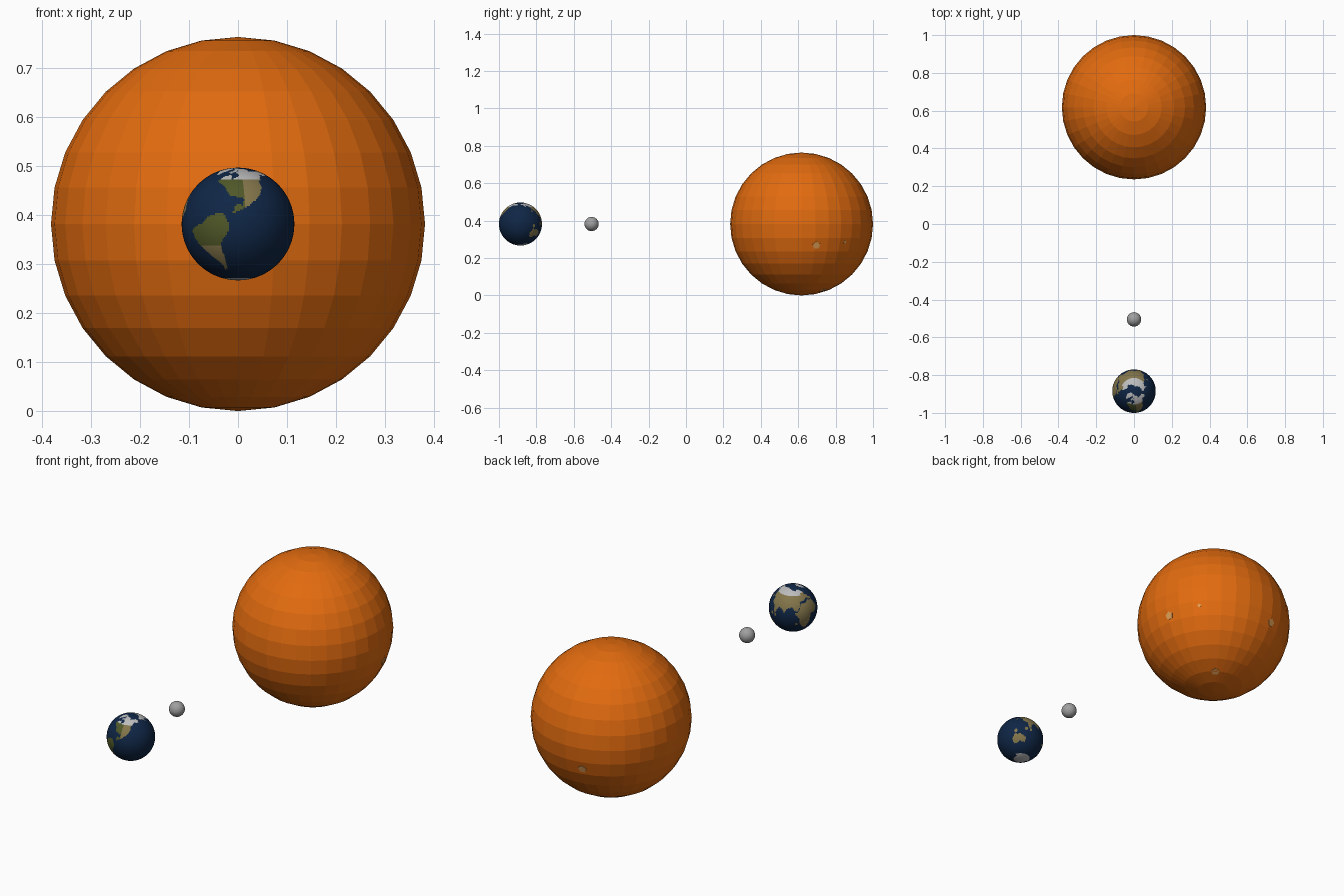
import bpy, bmesh, math
from mathutils import Vector

if "Cube" in bpy.data.objects:
    bpy.data.objects.remove(bpy.data.objects["Cube"])


def material(name, r, g, b):
    def lin(c):
        c /= 255
        return c / 12.92 if c <= 0.04045 else ((c + 0.055) / 1.055) ** 2.4
    m = bpy.data.materials.new(name)
    m.diffuse_color = (lin(r), lin(g), lin(b), 1)
    m.use_nodes = True
    m.node_tree.nodes["Principled BSDF"].inputs["Base Color"].default_value = m.diffuse_color
    return m


ORANGE = material("sun_orange", 226, 107, 15)
AMBER = material("sun_spot_tan", 226, 160, 84)
OCEAN = material("ocean_navy", 15, 38, 70)
GREEN = material("forest_green", 80, 88, 40)
TAN = material("dry_land_tan", 132, 118, 75)
WHITE = material("ice_white", 188, 188, 188)
GREY = material("moon_grey", 160, 160, 160)


def ball(name, centre, radius, segments, mats, smooth):
    bpy.ops.mesh.primitive_uv_sphere_add(segments=segments, ring_count=segments // 2,
                                         radius=radius, location=centre)
    o = bpy.context.object
    o.name = name
    for m in mats:
        o.data.materials.append(m)
    for p in o.data.polygons:
        p.use_smooth = smooth
    return o


# Sun: low-poly ball with flat faces
SUN_C, SUN_R = Vector((0, 0.618, 0.382)), 0.382
ball("sun", SUN_C, SUN_R, 32, [ORANGE], False)


# Sun spots: thin five-sided plates lying on the surface
def sun_spot(name, direction, radius):
    d = Vector(direction).normalized()
    bpy.ops.mesh.primitive_cylinder_add(vertices=5, radius=radius, depth=0.008,
                                        location=SUN_C + d * (SUN_R - 0.0045))
    o = bpy.context.object
    o.name = name
    o.rotation_euler = d.to_track_quat('Z', 'Y').to_euler()
    o.data.materials.append(AMBER)


sun_spot("sun_spot_right", (0.93, 0.207, -0.30), 0.022)
sun_spot("sun_spot_small", (0.75, 0.606, -0.255), 0.010)
sun_spot("sun_spot_back", (-0.21, 0.929, -0.303), 0.022)
sun_spot("sun_spot_under", (0.22, 0.301, -0.928), 0.022)

# Moon
ball("moon", (0, -0.505, 0.382), 0.038, 32, [GREY], True)

# Continent outlines as (longitude, latitude)
north_america = [(-165, 62), (-160, 70), (-125, 70), (-95, 72), (-82, 68), (-94, 60),
                 (-80, 52), (-77, 60), (-64, 58), (-56, 50), (-70, 43), (-81, 31),
                 (-97, 27), (-96, 19), (-88, 21), (-84, 10), (-78, 8), (-95, 15),
                 (-106, 22), (-115, 30), (-124, 40), (-124, 48), (-140, 60), (-158, 57)]
arctic_islands = [(-125, 72), (-120, 76), (-70, 83), (-62, 82), (-80, 73), (-65, 66),
                  (-75, 64), (-90, 72)]
greenland = [(-70, 77), (-55, 82), (-25, 83), (-20, 73), (-43, 60), (-53, 68)]
south_america = [(-80, 1), (-77, 8), (-72, 12), (-60, 9), (-50, 1), (-35, -6), (-39, -16),
                 (-48, -27), (-58, -37), (-66, -45), (-68, -54), (-74, -52), (-71, -20),
                 (-81, -6)]
africa = [(-17, 14), (-10, 30), (-6, 36), (10, 37), (20, 31), (33, 31), (43, 12), (51, 11),
          (40, -5), (40, -16), (33, -27), (26, -34), (18, -34), (12, -17), (9, 3), (-8, 5)]
eurasia = [(-9, 37), (-9, 43), (-1, 44), (-4, 48), (8, 54), (5, 60), (15, 68), (28, 71),
           (40, 66), (70, 72), (105, 77), (140, 72), (180, 68), (178, 63), (163, 60),
           (157, 51), (155, 59), (140, 55), (130, 42), (122, 38), (121, 28), (108, 20),
           (108, 10), (104, 1), (98, 16), (91, 22), (80, 14), (77, 8), (72, 20), (58, 25),
           (52, 18), (45, 13), (35, 28), (36, 36), (22, 38), (8, 44), (0, 38)]
australia = [(114, -22), (122, -18), (131, -12), (137, -15), (142, -11), (153, -26),
             (150, -37), (140, -37), (131, -32), (116, -35)]
islands = [(114, 1, 4.5), (141, -5, 4.5), (102, 0, 3.5), (47, -19, 4), (138, 37, 3)]


def inside(poly, lon, lat):
    hit = False
    for (x1, y1), (x2, y2) in zip(poly, poly[1:] + poly[:1]):
        if (y1 > lat) != (y2 > lat) and lon < (x2 - x1) * (lat - y1) / (y2 - y1) + x1:
            hit = not hit
    return hit


# Colour slots: 0 ocean, 1 green, 2 tan, 3 white
def surface(lon, lat):
    if lat < (-66 if 0 < lon < 160 else -73):
        return 3
    if inside(greenland, lon, lat) or inside(arctic_islands, lon, lat):
        return 3
    if inside(south_america, lon, lat):
        return 1 if lat > -23 else 2
    if inside(north_america, lon, lat):
        return 3 if lat > 53 else 1 if lon > -97 else 2
    if inside(eurasia, lon, lat):
        return 3 if lat > (58 if lon < 25 else 52) else 2
    if inside(africa, lon, lat) or inside(australia, lon, lat):
        return 2
    if any(math.hypot(lon - a, lat - b) < r for a, b, r in islands):
        return 2
    return 0


# Planet: smooth ball, faces coloured by a mirrored longitude and latitude
planet = ball("planet", (0, -0.885, 0.382), 0.115, 192, [OCEAN, GREEN, TAN, WHITE], True)
for p in planet.data.polygons:
    c = p.center.normalized()
    lat = math.degrees(math.asin(max(-1, min(1, c.z))))
    lon = math.degrees(math.atan2(-c.x, -c.y)) - 90
    p.material_index = surface((lon + 180) % 360 - 180, lat)
